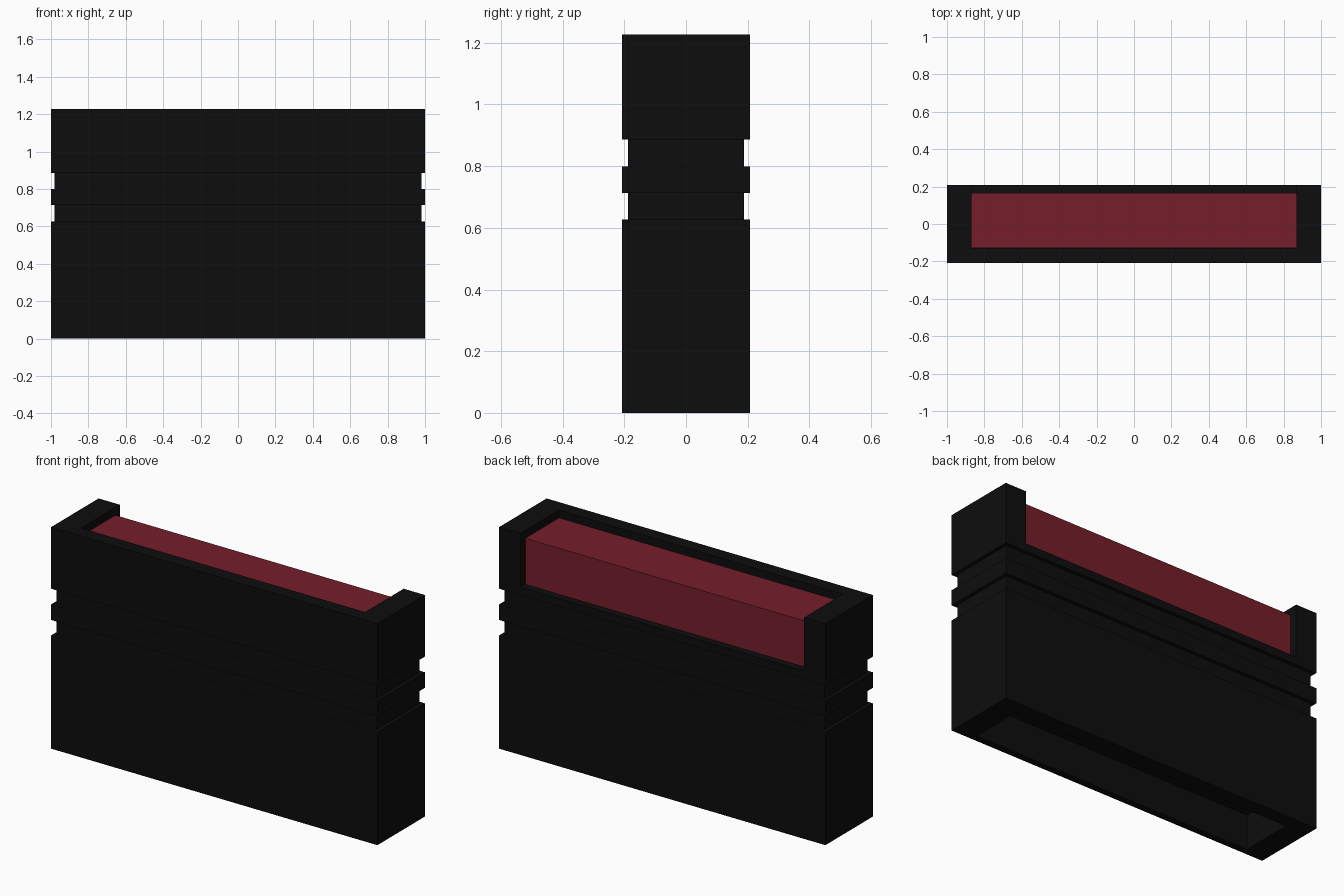
import bpy, bmesh

if "Cube" in bpy.data.objects:
    bpy.data.objects.remove(bpy.data.objects["Cube"])

HX, HY, H = 1.0, 0.208, 1.227   # half length, half depth, height
INSET = 0.02                    # groove depth
BLACK = (0.004, 0.004, 0.004, 1)
RED = (0.18, 0.013, 0.024, 1)


def material(name, color):
    mat = bpy.data.materials.new(name)
    mat.diffuse_color = color
    mat.use_nodes = True
    mat.node_tree.nodes["Principled BSDF"].inputs["Base Color"].default_value = mat.diffuse_color
    return mat


def make_object(name, bm, mat=None):
    bmesh.ops.recalc_face_normals(bm, faces=bm.faces)
    mesh = bpy.data.meshes.new(name)
    bm.to_mesh(mesh)
    bm.free()
    obj = bpy.data.objects.new(name, mesh)
    bpy.context.collection.objects.link(obj)
    if mat:
        mesh.materials.append(mat)
    return obj


def box(name, x, y, z, mat=None):
    bm = bmesh.new()
    bmesh.ops.create_cube(bm, size=1)
    for v in bm.verts:
        for i, (lo, hi) in enumerate((x, y, z)):
            v.co[i] = hi if v.co[i] > 0 else lo
    return make_object(name, bm, mat)


def stacked_rings(name, levels, mat):
    """Rectangular rings (z, inset) joined into one closed stepped block."""
    bm = bmesh.new()
    rings = []
    for z, d in levels:
        x, y = HX - d, HY - d
        rings.append([bm.verts.new(p) for p in
                      ((-x, -y, z), (x, -y, z), (x, y, z), (-x, y, z))])
    for a, b in zip(rings, rings[1:]):
        for i in range(4):
            j = (i + 1) % 4
            bm.faces.new((a[i], a[j], b[j], b[i]))
    bm.faces.new(rings[0])
    bm.faces.new(rings[-1])
    return make_object(name, bm, mat)


def cut(target, cutter):
    mod = target.modifiers.new(cutter.name, 'BOOLEAN')
    mod.operation = 'DIFFERENCE'
    mod.solver = 'EXACT'
    mod.object = cutter
    bpy.context.view_layer.objects.active = target
    bpy.ops.object.modifier_apply(modifier=mod.name)
    bpy.data.objects.remove(cutter)


# casing with two grooves running all the way round
levels = [(0, 0)]
for low, high in ((0.627, 0.713), (0.799, 0.886)):
    levels += [(low, 0), (low, INSET), (high, INSET), (high, 0)]
levels.append((H, 0))
casing = stacked_rings("casing", levels, material("black", BLACK))

# top pocket, open through the back wall
cut(casing, box("pocket_cutter", (-0.87, 0.87), (-0.13, 0.4), (0.93, 1.5)))
# socket in the underside
cut(casing, box("socket_cutter", (-0.87, 0.87), (-0.17, 0.13), (-0.2, 0.195)))

# red block sitting in the pocket
box("inner_block", (-0.868, 0.868), (-0.128, 0.167), (0.93, 1.185),
    material("red", RED))
